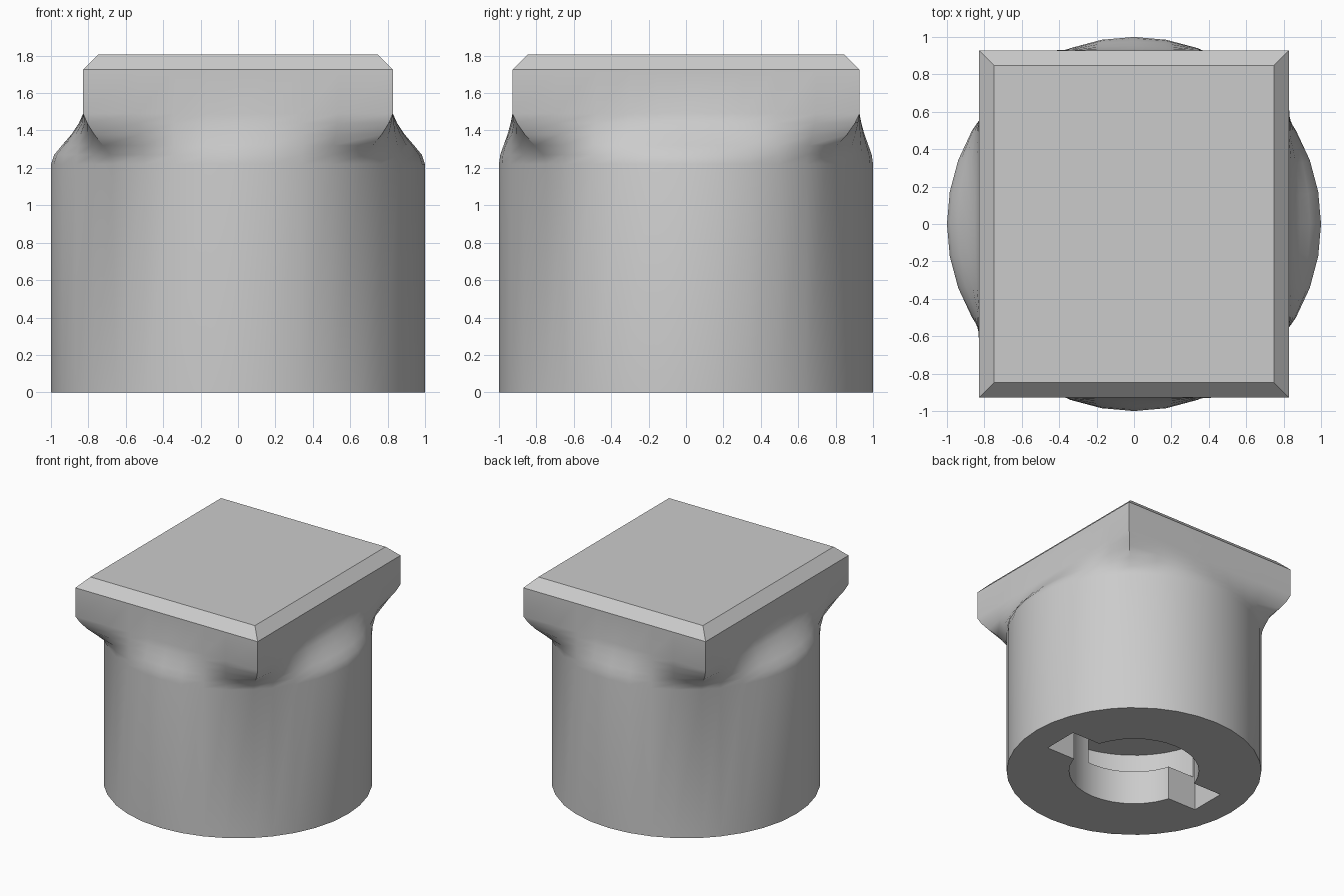
import bpy, bmesh
from math import sin, cos, radians, atan2

old = bpy.data.objects.get("Cube")
if old:
    bpy.data.objects.remove(old, do_unlink=True)

HX, HY = 0.828, 0.928        # half size of the rectangular head
SIDES = 36
CHAMFER = 0.08

grey = bpy.data.materials.new("plain grey")
grey.use_nodes = True
grey.diffuse_color = (0.6, 0.6, 0.6, 1)
grey.node_tree.nodes["Principled BSDF"].inputs["Base Color"].default_value = (0.6, 0.6, 0.6, 1)


def loft(name, rings):
    """Closed solid through a stack of equal-length point rings."""
    bm = bmesh.new()
    loops = [[bm.verts.new(p) for p in ring] for ring in rings]
    for low, high in zip(loops, loops[1:]):
        for i in range(len(low)):
            j = (i + 1) % len(low)
            bm.faces.new((low[i], low[j], high[j], high[i]))
    bm.faces.new(loops[0][::-1])
    bm.faces.new(loops[-1])
    bmesh.ops.recalc_face_normals(bm, faces=bm.faces)
    mesh = bpy.data.meshes.new(name)
    bm.to_mesh(mesh)
    bm.free()
    mesh.materials.append(grey)
    obj = bpy.data.objects.new(name, mesh)
    bpy.context.collection.objects.link(obj)
    return obj


def prism(name, outline, bottom, top):
    return loft(name, [[(x, y, z) for x, y in outline] for z in (bottom, top)])


def arc(radius, start, end, steps):
    angles = [radians(start + (end - start) * i / steps) for i in range(steps + 1)]
    return [(radius * cos(a), radius * sin(a)) for a in angles]


# Ring directions, with the nearest ones snapped to the head corners
corners = [atan2(sy * HY, sx * HX) for sx in (1, -1) for sy in (1, -1)]
directions = []
for i in range(SIDES):
    a = radians(i * 360 / SIDES - 180)
    near = min(corners, key=lambda c: abs(c - a))
    directions.append(near if abs(near - a) < radians(4) else a)


def body_ring(z, blend):
    """Blend from a unit circle (0) to the head rectangle (1)."""
    ring = []
    for a in directions:
        reach = min(HX / max(abs(cos(a)), 1e-6), HY / max(abs(sin(a)), 1e-6))
        r = 1 + (reach - 1) * blend
        ring.append((r * cos(a), r * sin(a), z))
    return ring


# Body: round stem, blended shoulder, rectangular head with chamfered top
profile = [(0, 0), (1.22, 0), (1.27, 0.1), (1.32, 0.34), (1.38, 0.64),
           (1.44, 0.87), (1.49, 1), (1.725, 1)]
rings = [body_ring(z, t) for z, t in profile]
rings.append([(x * (1 - CHAMFER / HX), y * (1 - CHAMFER / HY), 1.725 + CHAMFER)
              for x, y, z in rings[-1]])
body = loft("button_body", rings)

# Twist-lock socket: bore, cross slot and two quarter-turn chambers
LIP, DEPTH, REACH, HALF = 0.29, 0.58, 0.755, 0.155
cutters = [
    prism("bore_cutter", arc(0.51, 0, 350, SIDES - 1), -0.1, DEPTH),
    prism("slot_cutter", [(-REACH, -HALF), (REACH, -HALF), (REACH, HALF), (-REACH, HALF)],
          -0.1, DEPTH),
]
for side, start in (("left", 0), ("right", 180)):
    cutters.append(prism(side + "_chamber_cutter",
                         [(0, 0)] + arc(REACH, start, start + 95, 12), LIP, DEPTH))

bpy.ops.object.select_all(action="DESELECT")
bpy.context.view_layer.objects.active = body
body.select_set(True)
for cutter in cutters:
    cutter.hide_render = True
    cut = body.modifiers.new(cutter.name, "BOOLEAN")
    cut.operation = "DIFFERENCE"
    cut.solver = "EXACT"
    cut.object = cutter
    bpy.ops.object.modifier_apply(modifier=cut.name)
    bpy.data.objects.remove(cutter, do_unlink=True)

bpy.ops.object.shade_smooth_by_angle(angle=radians(35))
